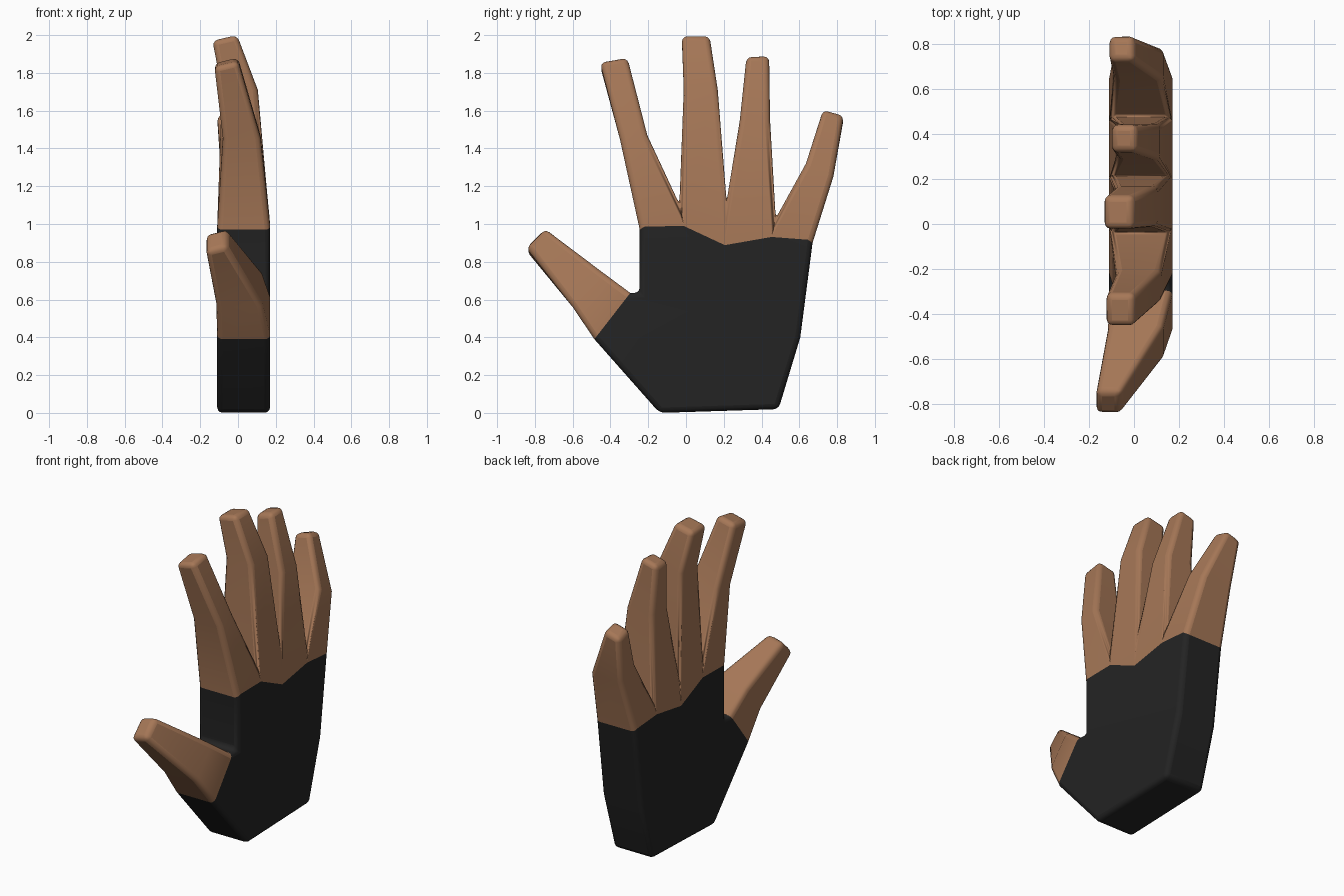
import bpy
import bmesh

if "Cube" in bpy.data.objects:
    bpy.data.objects.remove(bpy.data.objects["Cube"])

FRONT, BACK = -0.11, 0.17      # x of the two flat sides of the palm


def material(name, rgb):
    m = bpy.data.materials.new(name)
    m.diffuse_color = (*rgb, 1)
    m.use_nodes = True
    m.node_tree.nodes["Principled BSDF"].inputs["Base Color"].default_value = m.diffuse_color
    return m


glove = material("black glove", (0.017, 0.017, 0.017))
skin = material("brown skin", (0.38, 0.185, 0.095))

# Palm outline (y, z), counter-clockwise from the wrist
outline = [(-0.14, 0.0), (0.49, 0.02), (0.605, 0.40), (0.67, 0.90),
           (0.475, 1.03), (0.215, 1.12), (-0.035, 1.105), (-0.245, 0.97),
           (-0.245, 0.635), (-0.295, 0.635), (-0.485, 0.39)]

# Each finger: outline index of its base edge, then sections
# (y, z of one side, y, z of other side, x front, x back); the last is the tip
fingers = {
    3: [(0.78, 1.25, 0.635, 1.32, -0.09, 0.13), (0.835, 1.58, 0.725, 1.61, -0.11, -0.005)],
    4: [(0.445, 1.55, 0.285, 1.55, -0.075, 0.115), (0.44, 1.895, 0.32, 1.89, -0.10, 0.01)],
    5: [(0.168, 1.71, -0.012, 1.71, -0.085, 0.105), (0.125, 2.0, -0.022, 2.0, -0.135, -0.005)],
    6: [(-0.205, 1.47, -0.35, 1.45, -0.08, 0.12), (-0.31, 1.885, -0.455, 1.86, -0.125, 0.0)],
    9: [(-0.45, 0.75, -0.60, 0.56, -0.115, 0.13), (-0.745, 0.98, -0.845, 0.88, -0.17, -0.06)],
}

bm = bmesh.new()
front = [bm.verts.new((FRONT, y, z)) for y, z in outline]
back = [bm.verts.new((BACK, y, z)) for y, z in outline]

# Palm: two flat sides, and the rim where no finger grows
bm.faces.new(front)
bm.faces.new(back[::-1])
n = len(outline)
for i in range(n):
    j = (i + 1) % n
    if i not in fingers:
        bm.faces.new((front[i], front[j], back[j], back[i]))
        continue
    # Finger: loft from the palm edge through its sections to a slanted tip
    ring = [front[i], front[j], back[j], back[i]]
    for k, (y1, z1, y2, z2, xf, xb) in enumerate(fingers[i]):
        drop = 0.03 if k == len(fingers[i]) - 1 else 0
        new = [bm.verts.new(p) for p in ((xf, y1, z1 - drop), (xf, y2, z2 - drop),
                                         (xb, y2, z2), (xb, y1, z1))]
        for a in range(4):
            b = (a + 1) % 4
            bm.faces.new((ring[a], ring[b], new[b], new[a])).material_index = 1
        ring = new
    bm.faces.new(ring).material_index = 1
bmesh.ops.recalc_face_normals(bm, faces=bm.faces)

mesh = bpy.data.meshes.new("gloved_hand")
bm.to_mesh(mesh)
bm.free()
mesh.materials.append(glove)
mesh.materials.append(skin)
hand = bpy.data.objects.new("gloved_hand", mesh)
bpy.context.collection.objects.link(hand)

# Soft rounded edges
bevel = hand.modifiers.new("rounded_edges", "BEVEL")
bevel.width = 0.028
bevel.segments = 3
bevel.limit_method = "ANGLE"
bevel.angle_limit = 0.72

bpy.context.view_layer.objects.active = hand
hand.select_set(True)
bpy.ops.object.shade_smooth_by_angle(angle=0.6)
